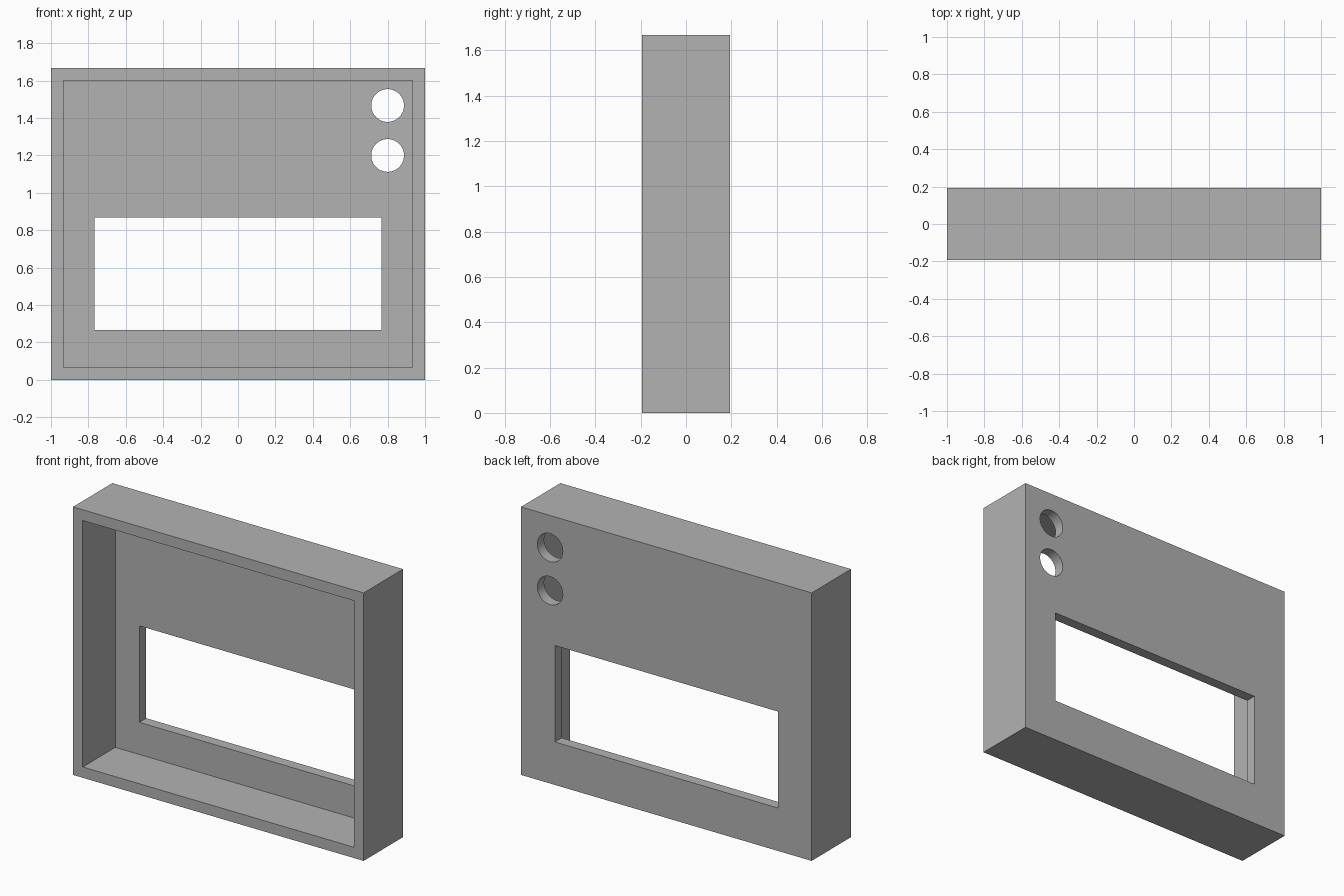
import bpy
import math

old = bpy.data.objects.get("Cube")
if old:
    bpy.data.objects.remove(old, do_unlink=True)

WIDTH, HEIGHT, DEPTH, WALL = 2.0, 1.667, 0.387, 0.067
FRONT, BACK = -DEPTH / 2, DEPTH / 2

grey = bpy.data.materials.new("mid grey")
grey.use_nodes = True
grey.diffuse_color = (0.448, 0.448, 0.448, 1)
grey.node_tree.nodes["Principled BSDF"].inputs["Base Color"].default_value = grey.diffuse_color


def box(name, x, y, z):
    """Box spanning the given (low, high) ranges."""
    spans = (x, y, z)
    bpy.ops.mesh.primitive_cube_add(size=1, location=[sum(s) / 2 for s in spans])
    obj = bpy.context.object
    obj.name = name
    obj.scale = [s[1] - s[0] for s in spans]
    bpy.ops.object.transform_apply(location=True, rotation=False, scale=True)
    obj.data.materials.append(grey)
    return obj


def round_cutter(name, x, z, radius):
    bpy.ops.mesh.primitive_cylinder_add(vertices=64, radius=radius, depth=0.3,
                                        location=(x, BACK, z), rotation=(math.pi / 2, 0, 0))
    obj = bpy.context.object
    obj.name = name
    obj.data.materials.append(grey)
    return obj


# Solid housing block
housing = box("housing", (-WIDTH / 2, WIDTH / 2), (FRONT, BACK), (0, HEIGHT))

# Hollow open to the front, window and two round holes through the back panel
inner = WIDTH / 2 - WALL
cutters = [
    box("hollow_cutter", (-inner, inner), (FRONT - 0.1, BACK - WALL), (WALL, HEIGHT - WALL)),
    box("window_cutter", (-0.767, 0.767), (BACK - 0.15, BACK + 0.1), (0.267, 0.867)),
    round_cutter("upper_hole_cutter", 0.8, 1.467, 0.0875),
    round_cutter("lower_hole_cutter", 0.8, 1.2, 0.0875),
]

# Cut the openings, then remove the cutters
bpy.context.view_layer.objects.active = housing
for cutter in cutters:
    mod = housing.modifiers.new(cutter.name, "BOOLEAN")
    mod.operation = "DIFFERENCE"
    mod.solver = "EXACT"
    mod.object = cutter
    bpy.ops.object.modifier_apply(modifier=mod.name)
    bpy.data.objects.remove(cutter, do_unlink=True)

# Smooth hole walls, crisp corners
bpy.ops.object.select_all(action="DESELECT")
housing.select_set(True)
bpy.context.view_layer.objects.active = housing
bpy.ops.object.shade_smooth_by_angle(angle=math.radians(30))
